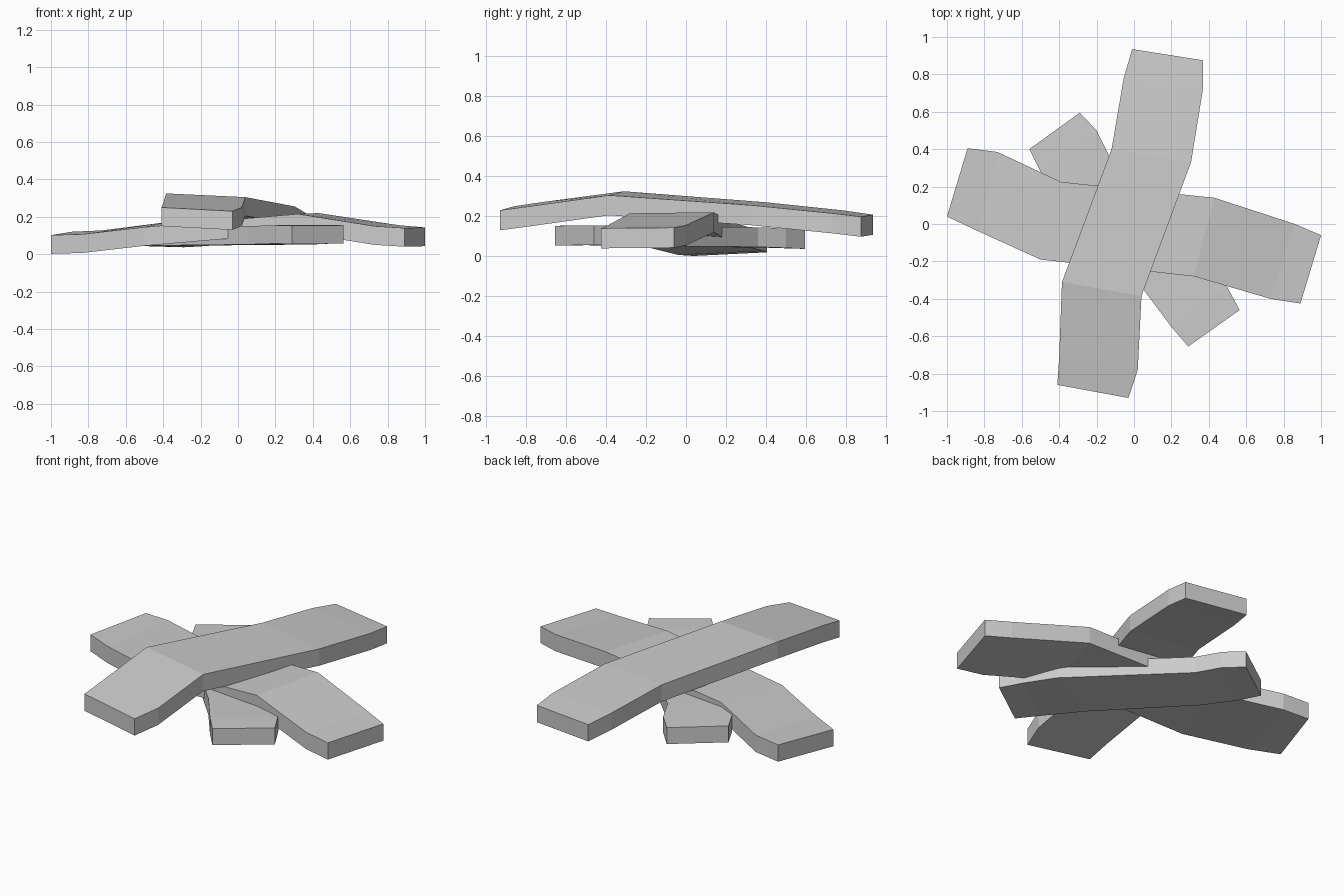
import bpy, bmesh


def plank(name, left, right, thick):
    """Loft a bent board: matching top-edge points down each side, rectangular section."""
    bm = bmesh.new()
    rings = []
    for a, b in zip(left, right):
        pts = [a, b, (b[0], b[1], b[2] - thick), (a[0], a[1], a[2] - thick)]
        rings.append([bm.verts.new(p) for p in pts])
    for r, s in zip(rings, rings[1:]):
        for i in range(4):
            j = (i + 1) % 4
            bm.faces.new((r[i], r[j], s[j], s[i]))
    bm.faces.new(rings[0])
    bm.faces.new(rings[-1][::-1])
    bmesh.ops.recalc_face_normals(bm, faces=bm.faces)
    mesh = bpy.data.meshes.new(name)
    bm.to_mesh(mesh)
    bm.free()
    bpy.context.collection.objects.link(bpy.data.objects.new(name, mesh))


# Top board, running front to back
plank("top_plank",
      [(-.41, -.86, .25), (-.40, -.71, .272), (-.385, -.31, .325),
       (-.12, .40, .27), (-.055, .78, .23), (-.01, .935, .208)],
      [(-.03, -.93, .23), (.02, -.78, .25), (.04, -.385, .305),
       (.305, .33, .255), (.37, .73, .215), (.37, .875, .198)], .1)

# Middle board, running left to right
plank("middle_plank",
      [(-1, .04, .102), (-.83, -.04, .107), (-.5, -.19, .145),
       (.32, -.28, .215), (.73, -.40, .15), (.89, -.425, .14)],
      [(-.89, .405, .12), (-.73, .385, .127), (-.39, .225, .17),
       (.43, .14, .22), (.86, 0, .155), (1, -.06, .143)], .1)

# Short bottom board on the diagonal
plank("bottom_plank",
      [(-.56, .40, .143), (-.50, .28, .145), (-.38, .11, .145),
       (.05, -.35, .15), (.20, -.55, .155), (.29, -.655, .152)],
      [(-.29, .595, .135), (-.20, .50, .14), (-.13, .36, .145),
       (.40, -.17, .15), (.50, -.34, .155), (.565, -.46, .155)], .098)
